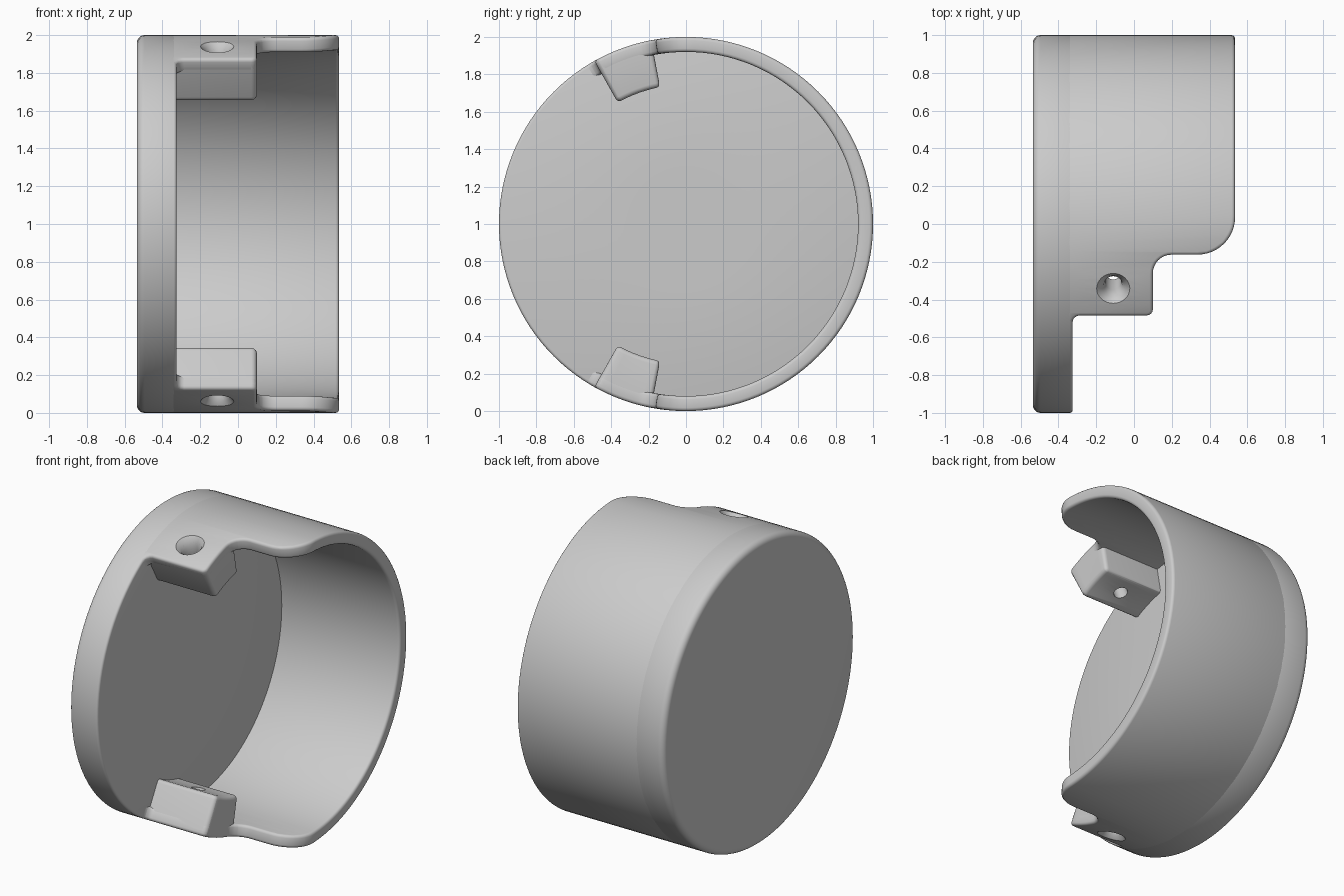
import bpy, bmesh, math
from mathutils import Vector, Matrix

if "Cube" in bpy.data.objects:
    bpy.data.objects.remove(bpy.data.objects["Cube"])

STEPS = 128                      # facets around the full circle
HALF = math.pi / 2

grey = bpy.data.materials.new("light_grey")
grey.diffuse_color = (0.6, 0.6, 0.6, 1)
grey.use_nodes = True
grey.node_tree.nodes["Principled BSDF"].inputs["Base Color"].default_value = grey.diffuse_color


def make_object(name, bm):
    bmesh.ops.recalc_face_normals(bm, faces=bm.faces[:])
    mesh = bpy.data.meshes.new(name)
    bm.to_mesh(mesh)
    bm.free()
    mesh.materials.append(grey)
    obj = bpy.data.objects.new(name, mesh)
    bpy.context.collection.objects.link(obj)
    return obj


def arc(cx, cy, r, a0, a1, n=6):
    angles = [math.radians(a0 + (a1 - a0) * i / n) for i in range(n + 1)]
    return [(cx + r * math.cos(a), cy + r * math.sin(a)) for a in angles]


def lathe(name, profile, steps):
    """Solid of revolution around x from (x, radius) points, capped at both ends."""
    bm = bmesh.new()
    rings = []
    for x, r in profile:
        rings.append([bm.verts.new((x, r * math.cos(2 * math.pi * k / steps),
                                    r * math.sin(2 * math.pi * k / steps)))
                      for k in range(steps)])
    for a, b in zip(rings, rings[1:]):
        for k in range(steps):
            m = (k + 1) % steps
            bm.faces.new((a[k], a[m], b[m], b[k]))
    bm.faces.new(rings[0])
    bm.faces.new(rings[-1])
    return make_object(name, bm)


def bent_slab(name, outline, r_in, r_out, offset, bevel_outer):
    """Flat (x, angle) outline thickened, edge-rounded, sliced, then wrapped round x."""
    bm = bmesh.new()
    low = [bm.verts.new((x, a, r_in)) for x, a in outline]
    top = [bm.verts.new((x, a, r_out)) for x, a in outline]
    n = len(outline)
    caps = [bm.faces.new(low), bm.faces.new(top)]
    for i in range(n):
        j = (i + 1) % n
        bm.faces.new((low[i], low[j], top[j], top[i]))
    bmesh.ops.recalc_face_normals(bm, faces=bm.faces[:])
    edges = list(caps[0].edges) + (list(caps[1].edges) if bevel_outer else [])
    bmesh.ops.bevel(bm, geom=edges, offset=offset, segments=3, profile=0.5,
                    affect='EDGES', clamp_overlap=False)
    # slice into strips so the slab can follow the cylinder
    lo = min(a for _, a in outline)
    hi = max(a for _, a in outline)
    for k in range(-STEPS // 2, STEPS // 2):
        a = 2 * math.pi * k / STEPS
        if lo < a < hi:
            bmesh.ops.bisect_plane(bm, geom=bm.verts[:] + bm.edges[:] + bm.faces[:],
                                   dist=1e-5, plane_co=(0, a, 0), plane_no=(0, 1, 0))
    for v in bm.verts:
        x, a, r = v.co
        v.co = (x, r * math.cos(a), 1 + r * math.sin(a))
    return make_object(name, bm)


def to_angle(points):
    return [(x, HALF - math.asin(y)) for x, y in points]


def mirrored(points):
    return [(x, -a) for x, a in reversed(points)]


# round end plate with softened edges
plate = lathe("end_plate",
              [(-0.535, 0.3)] + [(x, r) for x, r in arc(-0.495, 0.96, 0.04, 180, 90)]
              + arc(-0.34, 0.985, 0.015, 90, 0, 3) + [(-0.325, 0.3)], STEPS)
plate.location.z = 1

# curved wall: stepped front edge, mirrored top to bottom
edge = to_angle(arc(0.335, 0.035, 0.2, 0, -90, 12)
                + arc(0.2, -0.265, 0.1, 90, 180, 8)
                + arc(0.07, -0.46, 0.03, 0, -90, 4)
                + arc(-0.285, -0.53, 0.04, 90, 180, 4)
                + [(-0.36, -0.53)])
wall = bent_slab("curved_wall", edge + mirrored(edge), 0.92, 1.0, 0.018, True)

# mounting blocks inside the wall
block = to_angle([(-0.36, -0.186)] + arc(0.075, -0.211, 0.025, 90, 0, 4)
                 + arc(0.07, -0.46, 0.03, 0, -90, 4) + [(-0.36, -0.49)])
upper = bent_slab("upper_block", block, 0.745, 0.97, 0.025, False)
lower = bent_slab("lower_block", mirrored(block), 0.745, 0.97, 0.025, False)

# flared screw holes through wall and blocks
hole = [(0.6, 0.042), (0.9, 0.042), (0.945, 0.05), (0.98, 0.068),
        (1.0, 0.088), (1.05, 0.15)]
cutters = []
for side, target in ((1, upper), (-1, lower)):
    cutter = lathe("hole_cutter", hole, 32)
    phi = side * (HALF + math.radians(20))
    axis = Vector((0, math.cos(phi), math.sin(phi)))
    turn = axis.to_track_quat('X', 'Y').to_matrix().to_4x4()
    cutter.data.transform(Matrix.Translation((-0.11, 0, 1)) @ turn)
    cutter.hide_render = True
    cutters.append(cutter)
    for obj in (wall, target):
        mod = obj.modifiers.new("hole", 'BOOLEAN')
        mod.operation = 'DIFFERENCE'
        mod.solver = 'EXACT'
        mod.object = cutter

# bake the holes, then smooth
bpy.context.view_layer.update()
for obj in (plate, wall, upper, lower):
    bpy.ops.object.select_all(action='DESELECT')
    obj.select_set(True)
    bpy.context.view_layer.objects.active = obj
    if obj.modifiers:
        bpy.ops.object.convert(target='MESH')
    bpy.ops.object.shade_smooth_by_angle(angle=math.radians(40))
for cutter in cutters:
    bpy.data.objects.remove(cutter)
